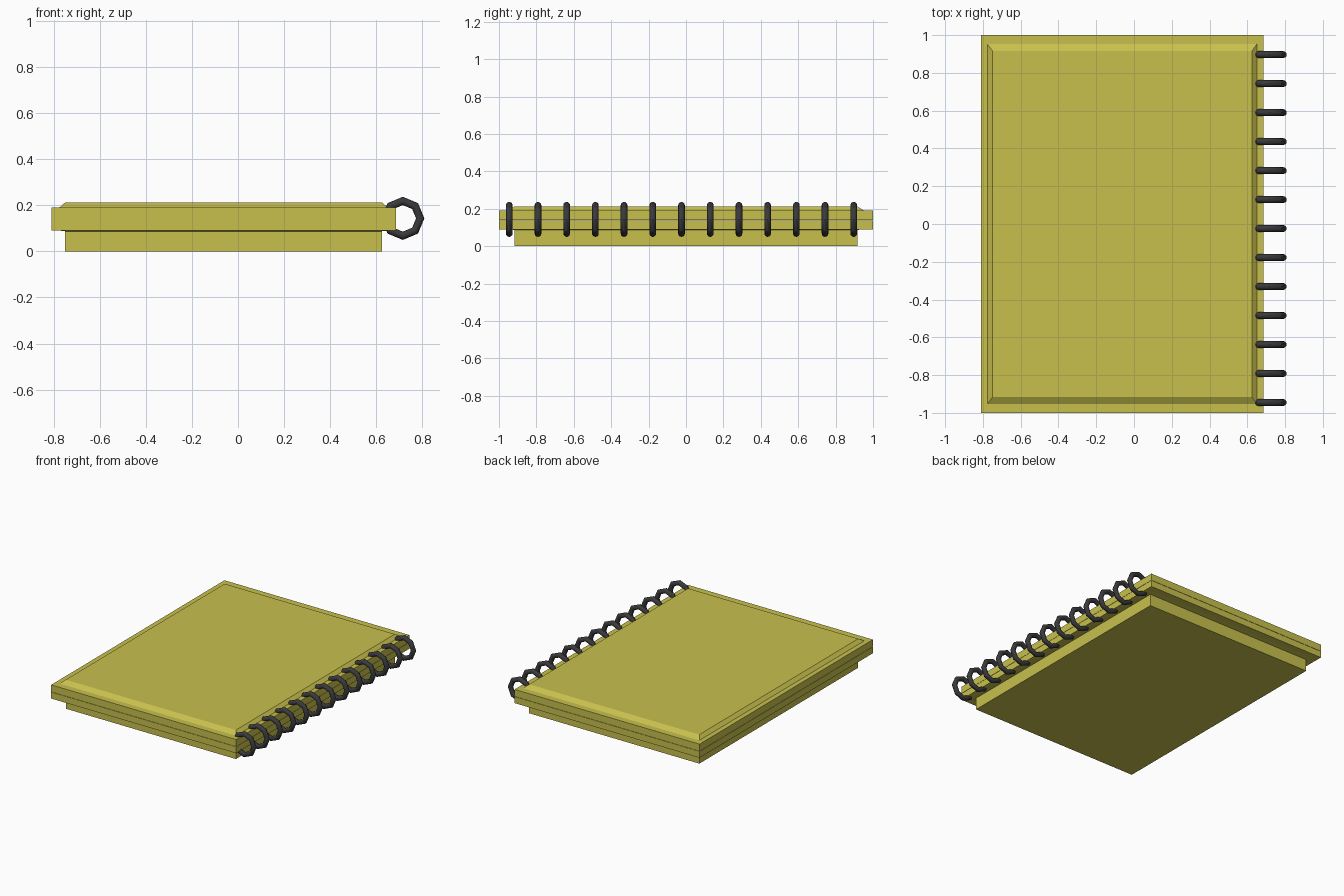
import bpy, bmesh, math
from mathutils import Matrix

if "Cube" in bpy.data.objects:
    bpy.data.objects.remove(bpy.data.objects["Cube"])


def make_material(name, rgb):
    mat = bpy.data.materials.new(name)
    mat.use_nodes = True
    mat.diffuse_color = (*rgb, 1)
    mat.node_tree.nodes["Principled BSDF"].inputs["Base Color"].default_value = (*rgb, 1)
    return mat


YELLOW = make_material("mustard yellow", (0.58, 0.53, 0.076))
BLACK = make_material("charcoal black", (0.042, 0.042, 0.045))

COVER = (-0.81, 0.685, -1.0, 1.0)
PANEL = (-0.75, 0.625, -0.917, 0.917)
PANEL_RIM = (-0.775, 0.65, -0.952, 0.952)


def slab(name, layers):
    """Stack of rectangles (z, (x0, x1, y0, y1)) joined into a closed solid."""
    bm = bmesh.new()
    loops = []
    for z, (x0, x1, y0, y1) in layers:
        corners = ((x0, y0), (x1, y0), (x1, y1), (x0, y1))
        loops.append([bm.verts.new((x, y, z)) for x, y in corners])
    bm.faces.new(loops[0][::-1])
    bm.faces.new(loops[-1])
    for low, high in zip(loops, loops[1:]):
        for i in range(4):
            j = (i + 1) % 4
            bm.faces.new((low[i], low[j], high[j], high[i]))
    bmesh.ops.recalc_face_normals(bm, faces=bm.faces)
    mesh = bpy.data.meshes.new(name)
    bm.to_mesh(mesh)
    bm.free()
    mesh.materials.append(YELLOW)
    obj = bpy.data.objects.new(name, mesh)
    bpy.context.collection.objects.link(obj)
    return obj


# Page block, the two covers, and the raised bevelled panel
slab("page_block", [(0, PANEL), (0.087, PANEL), (0.09, PANEL_RIM)])
slab("back_cover", [(0.09, COVER), (0.137, COVER)])
slab("front_cover", [(0.139, COVER), (0.19, COVER), (0.19, PANEL_RIM), (0.212, PANEL)])

# Row of eight-sided binding rings along the spine
RING_COUNT = 13
FIRST_Y, LAST_Y = -0.945, 0.897
bpy.ops.mesh.primitive_torus_add(major_segments=8, minor_segments=12,
                                 major_radius=0.0755, minor_radius=0.018)
first_ring = bpy.context.object
first_ring.data.transform(Matrix.Rotation(math.pi / 2, 4, 'X'))
first_ring.data.materials.append(BLACK)
bpy.ops.object.shade_smooth_by_angle(angle=math.radians(35))
for i in range(RING_COUNT):
    ring = first_ring if i == 0 else first_ring.copy()
    if i:
        bpy.context.collection.objects.link(ring)
    ring.name = f"binding_ring_{i + 1}"
    ring.location = (0.715, FIRST_Y + (LAST_Y - FIRST_Y) * i / (RING_COUNT - 1), 0.143)
